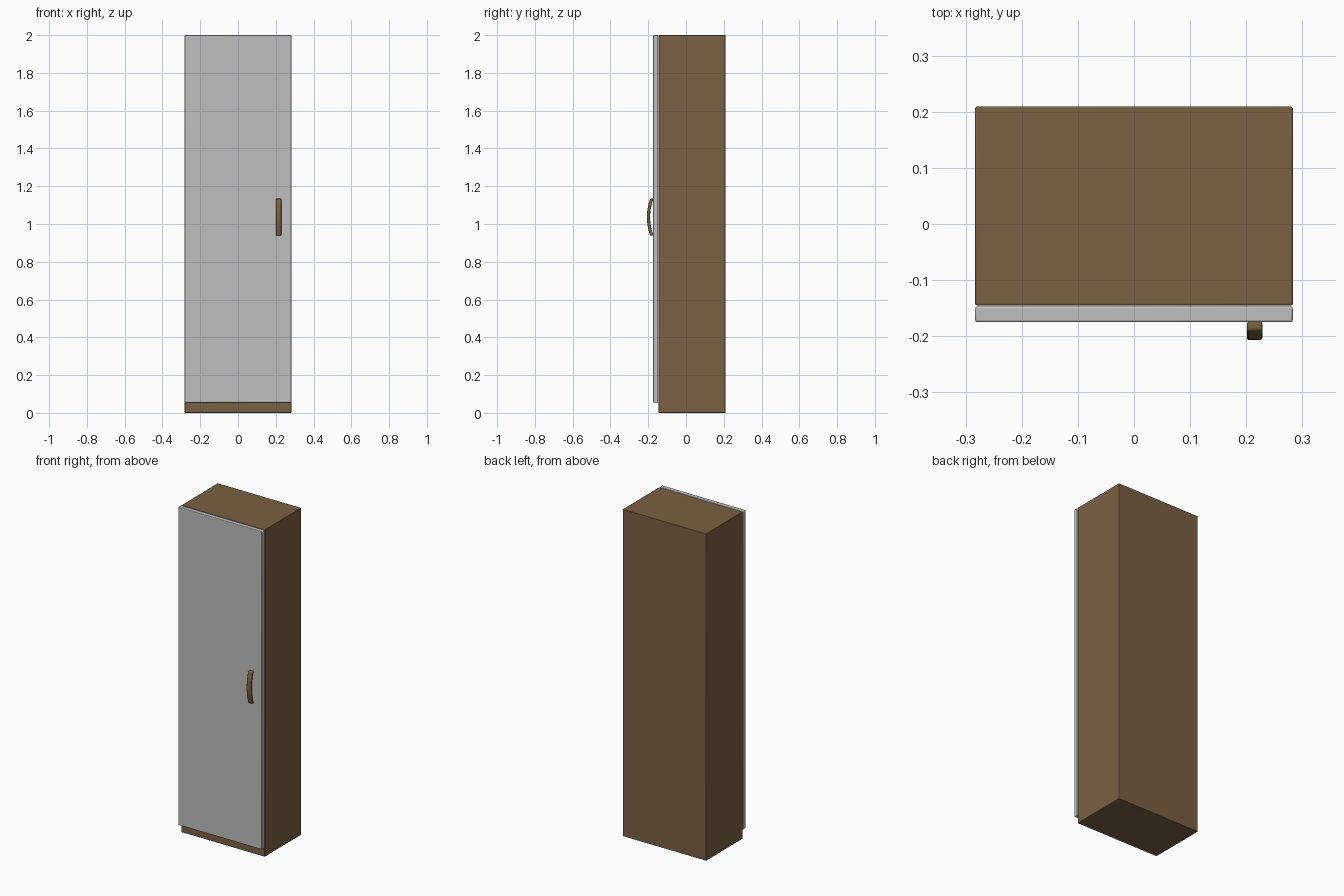
import bpy, bmesh, math

if "Cube" in bpy.data.objects:
    bpy.data.objects.remove(bpy.data.objects["Cube"])

def material(name, rgb):
    m = bpy.data.materials.new(name)
    m.diffuse_color = (*rgb, 1)
    m.use_nodes = True
    m.node_tree.nodes["Principled BSDF"].inputs["Base Color"].default_value = m.diffuse_color
    return m

brown = material("brown wood", (0.195, 0.117, 0.056))
grey = material("light grey", (0.52, 0.52, 0.52))

def finish(name, bm, mat, bevel):
    bmesh.ops.recalc_face_normals(bm, faces=bm.faces)
    me = bpy.data.meshes.new(name)
    bm.to_mesh(me)
    bm.free()
    me.materials.append(mat)
    ob = bpy.data.objects.new(name, me)
    bpy.context.collection.objects.link(ob)
    b = ob.modifiers.new("soft edges", 'BEVEL')
    b.width, b.segments, b.limit_method = bevel, 3, 'ANGLE'
    b.angle_limit = math.radians(40)
    bpy.ops.object.select_all(action='DESELECT')
    bpy.context.view_layer.objects.active = ob
    ob.select_set(True)
    bpy.ops.object.shade_smooth_by_angle(angle=math.radians(35))
    return ob

def box(name, lo, hi, mat, bevel):
    bm = bmesh.new()
    bmesh.ops.create_cube(bm, size=1)
    for v in bm.verts:
        v.co = [lo[i] + (v.co[i] + 0.5) * (hi[i] - lo[i]) for i in range(3)]
    return finish(name, bm, mat, bevel)

# Cabinet carcass and overhanging front door
box("cabinet_body", (-0.283, -0.145, 0), (0.283, 0.209, 2), brown, 0.003)
box("door", (-0.283, -0.175, 0.055), (0.283, -0.147, 2), grey, 0.004)

# Bowed handle: side profile of two arcs, extruded sideways
N, mid = 14, 1.036
def arc(half, y_end, y_mid):
    pts = []
    for i in range(N + 1):
        t = -1 + 2 * i / N
        pts.append((y_mid + (y_end - y_mid) * t * t, mid + half * t))
    return pts
profile = arc(0.098, -0.190, -0.207) + arc(0.098, -0.172, -0.190)[::-1]
bm = bmesh.new()
face = bm.faces.new([bm.verts.new((0.201, y, z)) for y, z in profile])
ext = bmesh.ops.extrude_face_region(bm, geom=[face])
for v in ext["geom"]:
    if isinstance(v, bmesh.types.BMVert):
        v.co.x = 0.229
finish("handle", bm, brown, 0.005)
